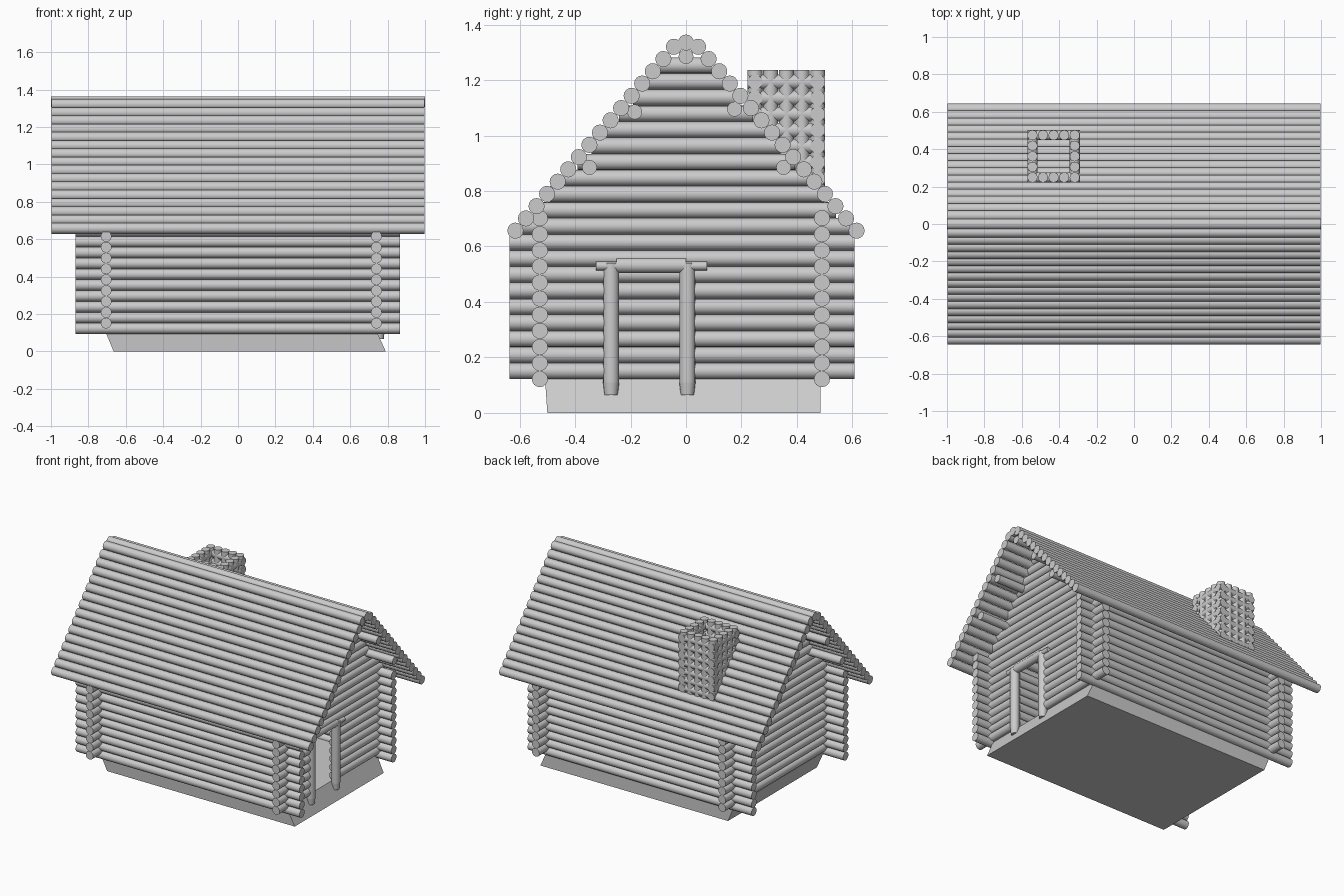
import bpy
import bmesh
import math
from mathutils import Matrix, Vector

cube = bpy.data.objects.get("Cube")
if cube:
    bpy.data.objects.remove(cube, do_unlink=True)

# One grey material for everything
grey = bpy.data.materials.new("plain grey")
grey.use_nodes = True
colour = (0.6, 0.6, 0.6, 1)
grey.diffuse_color = colour
grey.node_tree.nodes["Principled BSDF"].inputs["Base Color"].default_value = colour

R = 0.029        # log radius
STEP = 0.058     # height of one log course
LOW = 0.122      # centre of the lowest long log
RIGHT, LEFT = 0.74, -0.705       # end wall planes in x
FRONT, BACK = -0.527, 0.49       # long wall planes in y


def finish(name, bm):
    mesh = bpy.data.meshes.new(name)
    bm.to_mesh(mesh)
    bm.free()
    mesh.materials.append(grey)
    obj = bpy.data.objects.new(name, mesh)
    bpy.context.collection.objects.link(obj)
    bpy.ops.object.select_all(action="DESELECT")
    obj.select_set(True)
    bpy.context.view_layer.objects.active = obj
    bpy.ops.object.shade_smooth_by_angle(angle=math.radians(35))
    return obj


def add_log(bm, start, end, radius=R, foot=None):
    a, b = Vector(start), Vector(end)
    turn = (b - a).to_track_quat("Z", "Y").to_matrix().to_4x4()
    bmesh.ops.create_cone(bm, cap_ends=True, segments=16,
                          radius1=foot or radius, radius2=radius,
                          depth=(b - a).length,
                          matrix=Matrix.Translation((a + b) / 2) @ turn)


def roof_half(z):
    return 0.615 - (z - 0.657) * 0.862


# Leaning foundation block
bm = bmesh.new()
bmesh.ops.create_cube(bm, size=1)
for v in bm.verts:
    top = v.co.z > 0
    v.co.x = (0.735 if top else 0.79) if v.co.x > 0 else (-0.715 if top else -0.665)
    v.co.y = 0.485 if v.co.y > 0 else (-0.508 if top else -0.5)
    v.co.z = 0.12 if top else 0
finish("foundation", bm)

# Long walls
for name, y in (("front_wall", FRONT), ("back_wall", BACK)):
    bm = bmesh.new()
    for k in range(11):
        z = LOW + k * STEP
        add_log(bm, (-0.87, y, z), (0.865, y, z))
    finish(name, bm)

# End walls with gables; the right one leaves a doorway
for name, x in (("right_end_wall", RIGHT), ("left_end_wall", LEFT)):
    bm = bmesh.new()
    for k in range(20):
        z = LOW + STEP / 2 + k * STEP
        if k < 9:
            y0, y1 = -0.637, 0.608
        else:
            y1 = roof_half(z) - 0.01
            y0 = -y1
        if x == RIGHT and k < 7:
            add_log(bm, (x, y0, z), (x, -0.26, z))
            add_log(bm, (x, -0.005, z), (x, y1, z))
        else:
            add_log(bm, (x, y0, z), (x, y1, z))
    finish(name, bm)

# Door frame
bm = bmesh.new()
for y in (-0.27, 0.005):
    add_log(bm, (0.755, y, 0.065), (0.755, y, 0.11), foot=0.024)
    add_log(bm, (0.755, y, 0.11), (0.755, y, 0.54))
finish("door_posts", bm)
bm = bmesh.new()
add_log(bm, (0.755, -0.25, 0.532), (0.755, 0, 0.532), 0.028)
add_log(bm, (0.765, -0.325, 0.53), (0.765, 0.075, 0.53), 0.016)
finish("door_lintel", bm)

# Roof slopes and ridge
for name, side in (("front_roof", -1), ("back_roof", 1)):
    bm = bmesh.new()
    for k in range(16):
        y = side * (0.615 - k * 0.0381)
        z = 0.657 + k * 0.0442
        add_log(bm, (-0.998, y, z), (0.998, y, z))
    finish(name, bm)
bm = bmesh.new()
add_log(bm, (-1, 0, 1.335), (1, 0, 1.335))
finish("ridge_log", bm)

# Beams under the roof
bm = bmesh.new()
for y, z in ((0, 1.285), (-0.185, 1.085), (0.175, 1.095), (-0.348, 0.885), (0.352, 0.885)):
    add_log(bm, (-0.97, y, z), (0.97, y, z), 0.027)
finish("roof_beams", bm)

# Chimney: upright logs crossed by level ones
cx, cy, half, r = -0.43, 0.362, 0.113, 0.027
bottom, top = 0.76, 1.237
bm = bmesh.new()
for i in range(5):
    for j in range(5):
        if i in (0, 4) or j in (0, 4):
            x = cx + (i / 2 - 1) * half
            y = cy + (j / 2 - 1) * half
            add_log(bm, (x, y, bottom), (x, y, top), r)
finish("chimney_uprights", bm)
bm = bmesh.new()
out = half + r
for k in range(8):
    z = bottom + r + k * STEP
    for s in (-1, 1):
        add_log(bm, (cx - out, cy + s * half, z), (cx + out, cy + s * half, z), r)
        add_log(bm, (cx + s * half, cy - out, z), (cx + s * half, cy + out, z), r)
finish("chimney_courses", bm)
